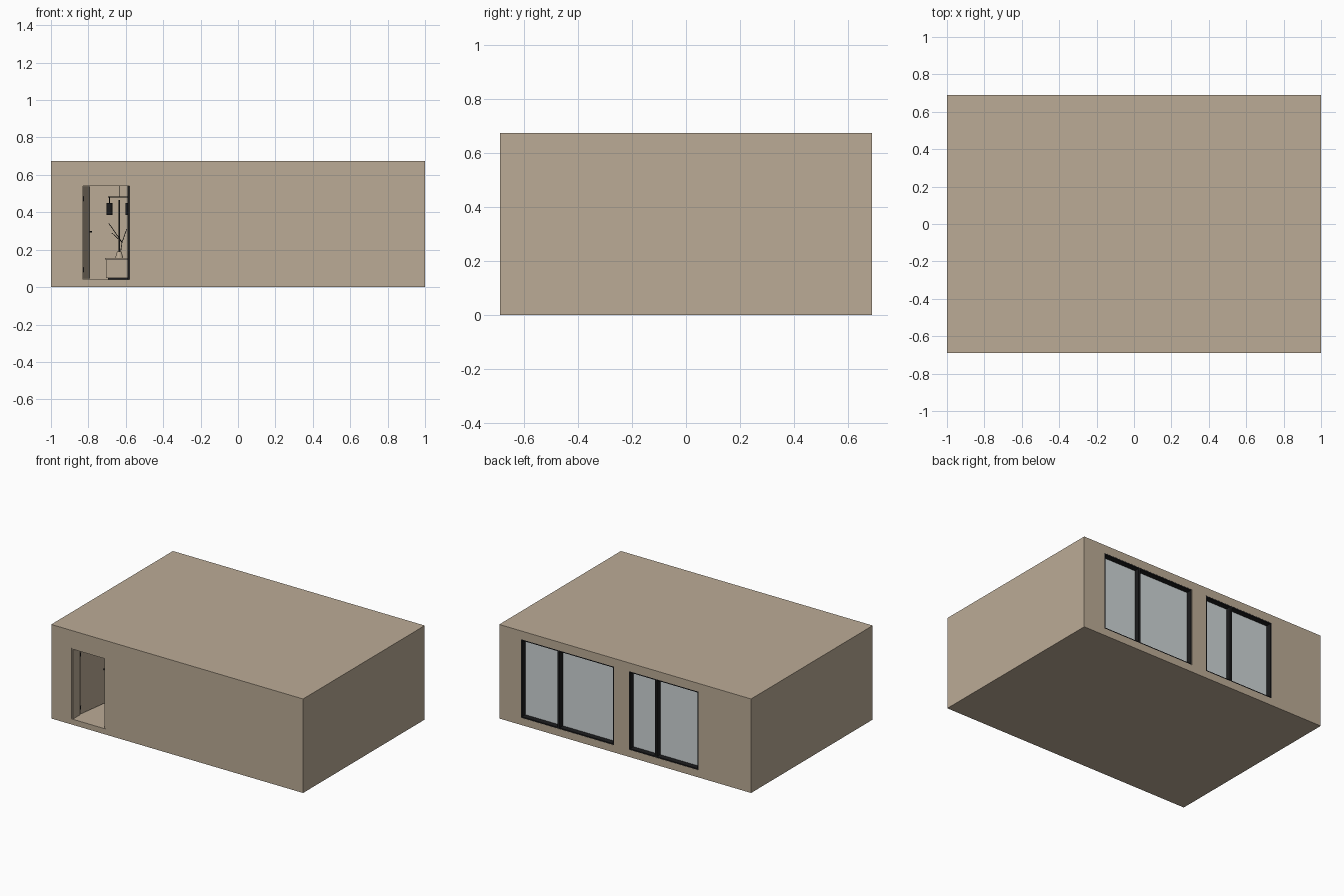
import bpy, math
from mathutils import Vector

if "Cube" in bpy.data.objects:
    bpy.data.objects.remove(bpy.data.objects["Cube"])


def material(name, rgb):
    m = bpy.data.materials.new(name)
    m.diffuse_color = (*rgb, 1)
    m.use_nodes = True
    m.node_tree.nodes["Principled BSDF"].inputs["Base Color"].default_value = m.diffuse_color
    return m


BEIGE = material("beige_plaster", (0.50, 0.41, 0.305))
BLACK = material("black_metal", (0.012, 0.012, 0.013))
GLASS = material("pale_glass", (0.62, 0.665, 0.675))


def box(name, x, y, z, mat):
    """Box from (min, max) ranges."""
    bpy.ops.mesh.primitive_cube_add(size=1)
    o = bpy.context.object
    o.name = name
    for v in o.data.vertices:
        v.co = Vector([r[0] + (c + 0.5) * (r[1] - r[0])
                       for c, r in zip(v.co, (x, y, z))])
    o.data.materials.append(mat)
    return o


def rod(name, a, b, r, mat, sides=8, r2=None):
    """Straight or tapered rod between two points."""
    a, b = Vector(a), Vector(b)
    bpy.ops.mesh.primitive_cone_add(vertices=sides, radius1=r, radius2=r if r2 is None else r2,
                                    depth=(b - a).length, location=(a + b) / 2)
    o = bpy.context.object
    o.name = name
    o.rotation_euler = (b - a).to_track_quat('Z', 'Y').to_euler()
    o.data.materials.append(mat)
    return o


def cut(target, cutter):
    mod = target.modifiers.new("cut", 'BOOLEAN')
    mod.operation, mod.solver, mod.object = 'DIFFERENCE', 'EXACT', cutter
    bpy.context.view_layer.objects.active = target
    bpy.ops.object.modifier_apply(modifier=mod.name)
    bpy.data.objects.remove(cutter)


# Hollow building shell with doorway and window openings
DOOR_X, DOOR_Z = (-0.84, -0.57), (0.04, 0.55)
WIN_Z = (0.052, 0.615)
WINDOWS = [(0.09, 0.53, 0.828), (-0.583, -0.243, -0.03)]   # right, mullion, left
shell = box("building_shell", (-1, 1), (-0.69, 0.69), (0, 0.675), BEIGE)
cut(shell, box("room_cutter", (-0.94, 0.94), (-0.61, 0.63), (0.04, 0.635), BEIGE))
cut(shell, box("door_cutter", DOOR_X, (-0.8, -0.5), DOOR_Z, BEIGE))
for x0, _, x1 in WINDOWS:
    cut(shell, box("window_cutter", (x0, x1), (0.5, 0.8), WIN_Z, BEIGE))

# Windows: dark lining, mullion and recessed glass
T = 0.008
for i, (x0, xm, x1) in enumerate(WINDOWS, 1):
    y = (0.63, 0.689)
    n = f"window_{i}_"
    box(n + "sill", (x0, x1), y, (WIN_Z[0], WIN_Z[0] + T), BLACK)
    box(n + "head", (x0, x1), y, (WIN_Z[1] - T, WIN_Z[1]), BLACK)
    box(n + "jamb_right", (x0, x0 + T), y, WIN_Z, BLACK)
    box(n + "jamb_left", (x1 - T, x1), y, WIN_Z, BLACK)
    box(n + "mullion", (xm - T, xm + T), y, WIN_Z, BLACK)
    box(n + "glass", (x0 + T, x1 - T), (0.644, 0.65), (WIN_Z[0] + T, WIN_Z[1] - T), GLASS)

# Door frame
box("door_frame_left", (-0.84, -0.83), (-0.685, -0.605), DOOR_Z, BEIGE)
box("door_frame_right", (-0.58, -0.57), (-0.685, -0.605), DOOR_Z, BEIGE)
box("door_frame_head", (-0.83, -0.58), (-0.685, -0.605), (0.54, 0.55), BEIGE)

# Door leaf standing open, with handle and hinges
hinge = (-0.828, -0.605, 0)
parts = [box("door_leaf", (0, 0.26), (0, 0.012), (0.045, 0.538), BEIGE),
         box("door_handle", (0.215, 0.25), (-0.012, -0.006), (0.291, 0.299), BLACK),
         box("handle_stem", (0.242, 0.25), (-0.012, 0), (0.291, 0.299), BLACK)]
parts += [box("door_hinge", (-0.003, 0.003), (-0.004, 0.002), (z, z + 0.025), BLACK)
          for z in (0.08, 0.46)]
for p in parts:
    p.location, p.rotation_euler.z = hinge, math.radians(82)

# Dark tall panel beside the entrance
box("tall_panel", (-0.592, -0.575), (-0.1, 0.3), (0.04, 0.545), BLACK)

# Console cabinet at the far wall
box("cabinet_body", (-0.705, -0.45), (0.5, 0.629), (0.05, 0.145), BEIGE)
box("cabinet_plinth", (-0.695, -0.46), (0.51, 0.629), (0.04, 0.05), BLACK)
box("cabinet_top", (-0.712, -0.443), (0.492, 0.629), (0.148, 0.155), BEIGE)
box("cabinet_gap", (-0.705, -0.45), (0.498, 0.629), (0.145, 0.148), BLACK)

# Vase with bare twigs
base = (-0.635, 0.56, 0.155)
rod("vase", base, (-0.635, 0.56, 0.19), 0.022, BEIGE, 16, 0.012)
for tip in ((-0.69, 0.56, 0.34), (-0.595, 0.57, 0.31), (-0.675, 0.54, 0.29)):
    rod("twig", (-0.628, 0.56, 0.185), (-0.62, 0.56, 0.24), 0.0018, BLACK, 6)
    rod("twig", (-0.62, 0.56, 0.24), tip, 0.0018, BLACK, 6)

# Mirror edge post
box("mirror_post", (-0.638, -0.632), (0.62, 0.63), (0.16, 0.465), BLACK)

# Hanging lamps on a ceiling bar
box("lamp_bar", (-0.695, -0.55), (0.447, 0.453), (0.478, 0.484), BLACK)
rod("lamp_drop", (-0.635, 0.45, 0.484), (-0.635, 0.45, 0.635), 0.002, BLACK)
for x in (-0.687, -0.587):
    rod("lamp_cord", (x, 0.45, 0.45), (x, 0.45, 0.48), 0.0015, BLACK)
    rod("lamp_shade", (x, 0.45, 0.385), (x, 0.45, 0.45), 0.015, BLACK, 16)
